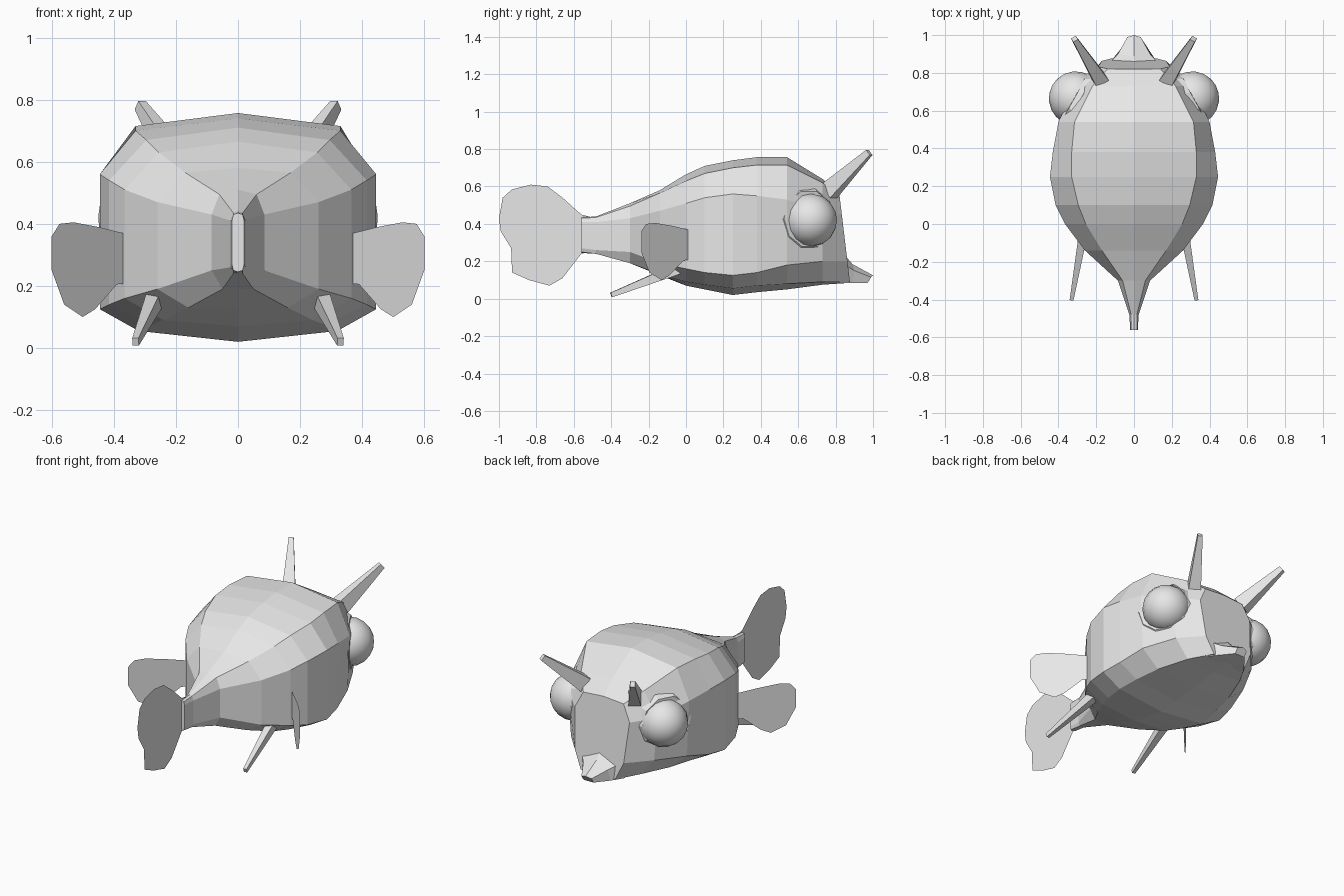
import bpy, bmesh, math
from mathutils import Vector

if "Cube" in bpy.data.objects:
    bpy.data.objects.remove(bpy.data.objects["Cube"])

grey = bpy.data.materials.new("pale grey")
grey.diffuse_color = (0.8, 0.8, 0.8, 1)
grey.use_nodes = True
grey.node_tree.nodes["Principled BSDF"].inputs["Base Color"].default_value = grey.diffuse_color


def make(name, bm, smooth=False):
    bmesh.ops.recalc_face_normals(bm, faces=bm.faces[:])
    me = bpy.data.meshes.new(name)
    bm.to_mesh(me)
    bm.free()
    me.materials.append(grey)
    for p in me.polygons:
        p.use_smooth = smooth
    ob = bpy.data.objects.new(name, me)
    bpy.context.collection.objects.link(ob)
    return ob


def loft(name, rings):
    bm = bmesh.new()
    loops = [[bm.verts.new(p) for p in r] for r in rings]
    n = len(loops[0])
    for a, b in zip(loops, loops[1:]):
        for i in range(n):
            j = (i + 1) % n
            bm.faces.new((a[i], a[j], b[j], b[i]))
    bm.faces.new(loops[0])
    bm.faces.new(loops[-1])
    return make(name, bm)


def sheet(name, pts):
    bm = bmesh.new()
    bm.faces.new([bm.verts.new(p) for p in pts])
    return make(name, bm)


def spike(name, base, tip, r1, r2, sides=4, flat=1.0):
    """Tapered prism from base to tip."""
    base, tip = Vector(base), Vector(tip)
    d = tip - base
    q = d.to_track_quat('Z', 'Y')
    rings = []
    for c, r in ((base, r1), (tip, r2)):
        ring = []
        for i in range(sides):
            a = 2 * math.pi * (i + 0.5) / sides
            ring.append(c + q @ Vector((r * flat * math.cos(a), r * math.sin(a), 0)))
        rings.append(ring)
    return loft(name, rings)


# Body: y, top z, ridge (x, z), upper side, lower side, keel edge, bottom z
stations = [
    (-.56, .435, .015, .43, .02, .41, .02, .27, .015, .25, .245),
    (-.48, .44, .015, .435, .025, .41, .025, .26, .015, .24, .24),
    (-.30, .51, .06, .495, .085, .43, .085, .25, .05, .19, .19),
    (-.14, .58, .17, .565, .26, .47, .26, .19, .16, .13, .125),
    (0, .665, .255, .63, .365, .51, .365, .16, .24, .09, .07),
    (.10, .71, .295, .67, .415, .54, .415, .14, .28, .075, .05),
    (.25, .74, .33, .70, .445, .56, .445, .125, .32, .055, .02),
    (.38, .757, .33, .715, .43, .55, .425, .14, .30, .07, .035),
    (.54, .757, .315, .715, .40, .53, .385, .18, .27, .08, .05),
    (.73, .64, .22, .62, .31, .47, .29, .20, .20, .09, .075),
    (.82, .56, .14, .55, .19, .45, .17, .20, .12, .09, .085),
]
rings = []
for s in stations:
    y, top, bottom = s[0], s[1], s[10]
    half = [(s[i], s[i + 1]) for i in (2, 4, 6, 8)]
    prof = [(0, top)] + half + [(0, bottom)] + [(-x, z) for x, z in reversed(half)]
    # the face leans forward toward the mouth
    lean = 0.12 if s is stations[-1] else 0
    rings.append([(x, y + lean * (0.56 - z), z) for x, z in prof])
loft("body", rings)

# Mouth
loft("mouth", [
    [(-.15, .82, .085), (.15, .82, .085), (.13, .85, .18), (0, .86, .22), (-.13, .85, .18)],
    [(-.10, .89, .083), (.10, .89, .083), (.085, .90, .15), (0, .89, .185), (-.085, .90, .15)],
    [(-.035, .97, .083), (.035, .97, .083), (.035, .99, .115), (0, 1.0, .125), (-.035, .99, .115)],
])

# Tail fin
tail = [(-.48, .43), (-.56, .45), (-.66, .54), (-.74, .60), (-.83, .61), (-.93, .585),
        (-.98, .54), (-1, .43), (-.99, .36), (-.935, .27), (-.93, .14), (-.84, .10),
        (-.73, .07), (-.66, .11), (-.56, .24), (-.48, .26)]
sheet("tail_fin", [(0, y, z) for y, z in tail])

pectoral = [(.34, .36), (.37, .37), (.45, .39), (.53, .405), (.575, .40), (.60, .36), (.60, .25),
            (.56, .14), (.50, .10), (.46, .125), (.39, .205), (.34, .21)]

for side, s in (("right", 1), ("left", -1)):
    # Side fins swept backward
    sheet(side + "_side_fin", [(s * x, .02 - (x - .36) * 1.08, z) for x, z in pectoral])
    # Horns and rear spines
    spike(side + "_horn", (s * .18, .765, .575), (s * .315, .98, .782), .065, .025, flat=.8)
    spike(side + "_rear_spine", (s * .265, -.03, .165), (s * .33, -.40, .02), .042, .018, flat=.8)
    # Eye socket and eyeball
    n = Vector((s * .87, .48, .05)).normalized()
    c = Vector((s * .31, .65, .425))
    q = n.to_track_quat('Z', 'Y')
    loft(side + "_eye_socket", [
        [c + n * h + q @ Vector((r * math.cos(a), r * math.sin(a), 0))
         for a in (2 * math.pi * i / 10 for i in range(10))]
        for h, r in ((-.08, .165), (-.01, .175), (.02, .155))])
    bm = bmesh.new()
    bmesh.ops.create_uvsphere(bm, u_segments=16, v_segments=10, radius=.143)
    eye = make(side + "_eye", bm, True)
    eye.rotation_mode = 'QUATERNION'
    eye.rotation_quaternion = q
    eye.location = (s * .308, .665, .42)
